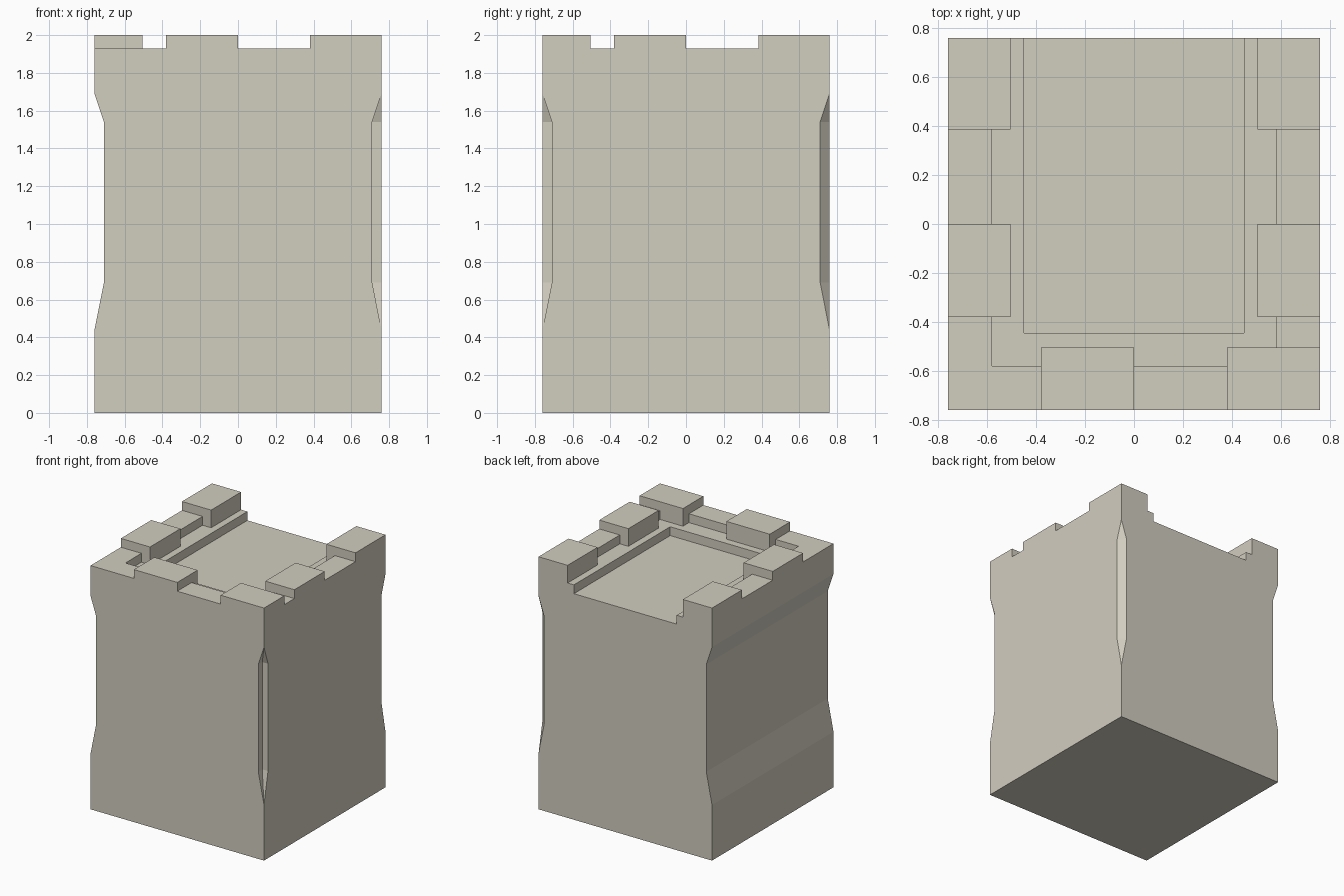
import bpy, bmesh

if "Cube" in bpy.data.objects:
    bpy.data.objects.remove(bpy.data.objects["Cube"])

W = 0.76            # half width of the block
IN = 0.71           # recessed depth on the walls
Z0, Z1 = 0.69, 1.54 # straight part of the recesses

stone = bpy.data.materials.new("beige stone")
stone.diffuse_color = (0.64, 0.61, 0.52, 1)
stone.use_nodes = True
stone.node_tree.nodes["Principled BSDF"].inputs["Base Color"].default_value = stone.diffuse_color


def make_object(name, bm):
    bmesh.ops.recalc_face_normals(bm, faces=bm.faces)
    mesh = bpy.data.meshes.new(name)
    bm.to_mesh(mesh)
    bm.free()
    mesh.materials.append(stone)
    ob = bpy.data.objects.new(name, mesh)
    bpy.context.collection.objects.link(ob)
    return ob


def hull(name, pts):
    bm = bmesh.new()
    for p in pts:
        bm.verts.new(p)
    bmesh.ops.convex_hull(bm, input=bm.verts)
    return make_object(name, bm)


# Height of the tower top at a point: battlements, parapet, ledge, floor
def height(x, y):
    ax = abs(x)
    if ax > 0.505 and (y > 0.385 or -0.38 < y < 0):
        return 2.0
    if y < -0.505 and (-0.38 < x < 0 or x > 0.38):
        return 2.0
    if ax > 0.58 or y < -0.58:
        return 1.93
    if ax > 0.45 or y < -0.445:
        return 1.86
    return 1.79


# Tower block: cells between the cut lines, keeping only the outer faces
xs = [-W, -0.58, -0.505, -0.45, -0.38, 0, 0.38, 0.45, 0.505, 0.58, W]
ys = [-W, -0.58, -0.505, -0.445, -0.38, 0, 0.385, W]
zs = [0, 1.79, 1.86, 1.93, 2.0]


def filled(i, j, k):
    if not (0 <= i < len(xs) - 1 and 0 <= j < len(ys) - 1 and 0 <= k < len(zs) - 1):
        return False
    h = height((xs[i] + xs[i + 1]) / 2, (ys[j] + ys[j + 1]) / 2)
    return zs[k + 1] <= h + 1e-4


bm = bmesh.new()
verts = {}


def vert(c):
    if c not in verts:
        verts[c] = bm.verts.new((xs[c[0]], ys[c[1]], zs[c[2]]))
    return verts[c]


for i in range(len(xs) - 1):
    for j in range(len(ys) - 1):
        for k in range(len(zs) - 1):
            if not filled(i, j, k):
                continue
            for a in range(3):
                for side in (0, 1):
                    n = [i, j, k]
                    n[a] += 1 if side else -1
                    if filled(*n):
                        continue
                    loop = []
                    for u, v in ((0, 0), (1, 0), (1, 1), (0, 1)):
                        c = [i, j, k]
                        c[a] += side
                        c[(a + 1) % 3] += u
                        c[(a + 2) % 3] += v
                        loop.append(vert(tuple(c)))
                    bm.faces.new(loop)
tower = make_object("tower_block", bm)

# Cutters: left wall recess, square front corner notch, back corner chamfer
cutters = [
    hull("left_recess_cutter", [(x, y, z) for y in (-0.9, 0.9) for x, z in
         ((-IN, Z0), (-IN, Z1), (-0.81, 1.84), (-0.81, 0.19))]),
    hull("front_notch_cutter", [(x, y, z) for z in (Z0, Z1) for x, y in
         ((IN, -IN), (0.81, -IN), (IN, -0.81))]
         + [(0.81, -0.81, 1.84), (0.81, -0.81, 0.19)]),
    hull("back_chamfer_cutter", [(x, y, z) for z in (Z0, Z1) for x, y in
         ((0.61, 0.86), (0.86, 0.61))]
         + [(0.86, 0.86, 2.29), (0.86, 0.86, -0.56)]),
]
for c in cutters:
    m = tower.modifiers.new(c.name, "BOOLEAN")
    m.operation, m.solver, m.object = "DIFFERENCE", "EXACT", c

# Bake the cuts, remove the cutters and merge flat faces
bpy.context.view_layer.update()
dg = bpy.context.evaluated_depsgraph_get()
bm = bmesh.new()
bm.from_mesh(tower.evaluated_get(dg).to_mesh())
tower.modifiers.clear()
bmesh.ops.dissolve_limit(bm, angle_limit=0.01, verts=bm.verts, edges=bm.edges)
for f in bm.faces:
    f.material_index = 0
    f.smooth = False
bm.to_mesh(tower.data)
bm.free()
for c in cutters:
    bpy.data.objects.remove(c, do_unlink=True)
